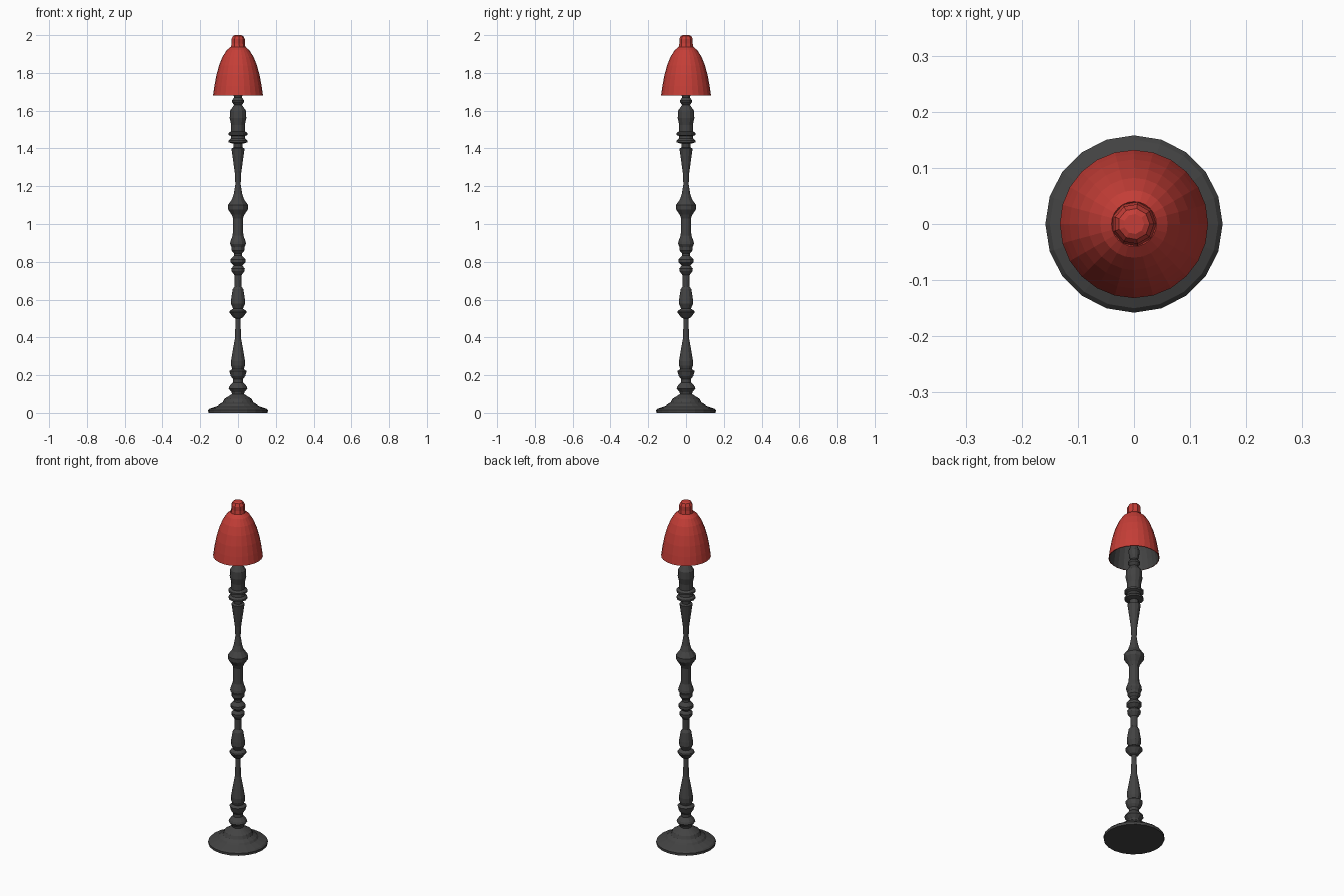
import bpy, bmesh, math


def material(name, rgb):
    m = bpy.data.materials.new(name)
    m.diffuse_color = (*rgb, 1)
    return m


iron = material("dark grey iron", (0.056, 0.056, 0.056))
red = material("red shade", (0.56, 0.048, 0.038))


def lathe(name, profile, sides, mats, close_bottom=True, close_top=True):
    """Revolve (radius, height) pairs around the z axis."""
    bm = bmesh.new()
    rings = []
    for r, z in profile:
        rings.append([bm.verts.new((r * math.cos(2 * math.pi * i / sides),
                                    r * math.sin(2 * math.pi * i / sides), z))
                      for i in range(sides)])
    for a, b in zip(rings, rings[1:]):
        for i in range(sides):
            j = (i + 1) % sides
            bm.faces.new((a[i], a[j], b[j], b[i]))
    if close_bottom:
        bm.faces.new(rings[0][::-1])
    if close_top:
        bm.faces.new(rings[-1])
    me = bpy.data.meshes.new(name)
    bm.to_mesh(me)
    bm.free()
    for m in mats:
        me.materials.append(m)
    ob = bpy.data.objects.new(name, me)
    bpy.context.collection.objects.link(ob)
    return ob


# Stepped round foot
lathe("base", [(0.157, 0), (0.158, 0.014), (0.150, 0.022), (0.108, 0.036),
               (0.100, 0.046), (0.080, 0.058), (0.072, 0.075), (0.045, 0.092),
               (0.032, 0.100)], 20, [iron])

# Turned column, lower section
lathe("lower_column", [
    (0.030, 0.095), (0.034, 0.11), (0.050, 0.13), (0.045, 0.142), (0.027, 0.162),
    (0.027, 0.18), (0.038, 0.195), (0.046, 0.222), (0.030, 0.232), (0.036, 0.25),
    (0.037, 0.275), (0.028, 0.33), (0.016, 0.395), (0.013, 0.50), (0.025, 0.505),
    (0.046, 0.533), (0.044, 0.54), (0.026, 0.552), (0.038, 0.58), (0.036, 0.605),
    (0.028, 0.655), (0.018, 0.67), (0.019, 0.735)], 12, [iron])

# Turned column, middle section
lathe("middle_column", [
    (0.019, 0.73), (0.034, 0.75), (0.036, 0.765), (0.022, 0.78), (0.040, 0.797),
    (0.040, 0.812), (0.022, 0.832), (0.022, 0.845), (0.034, 0.86), (0.034, 0.878),
    (0.042, 0.895), (0.040, 0.908), (0.028, 0.94), (0.026, 1.03), (0.034, 1.05),
    (0.053, 1.078), (0.054, 1.10), (0.032, 1.13), (0.022, 1.16),
    (0.014, 1.21), (0.017, 1.27), (0.032, 1.38), (0.035, 1.40), (0.022, 1.405)],
    12, [iron])

# Collars and vase under the shade, with the lamp holder inside it
lathe("upper_column", [
    (0.022, 1.40), (0.024, 1.425), (0.050, 1.432), (0.050, 1.442), (0.038, 1.452),
    (0.036, 1.465), (0.051, 1.472), (0.051, 1.482), (0.036, 1.490), (0.036, 1.525),
    (0.044, 1.56), (0.042, 1.60), (0.028, 1.62), (0.020, 1.63), (0.032, 1.645),
    (0.032, 1.655), (0.020, 1.67), (0.026, 1.69), (0.030, 1.72), (0.018, 1.75),
    (0.010, 1.78), (0.008, 1.94)], 12, [iron])

# Bell-shaped shade: red outside, grey lining
shade = lathe("shade", [
    (0.132, 1.68), (0.125, 1.73), (0.115, 1.785), (0.100, 1.84), (0.082, 1.885),
    (0.060, 1.92), (0.040, 1.937)], 24, [red, iron], False, False)
sol = shade.modifiers.new("thickness", 'SOLIDIFY')
sol.thickness = 0.004
sol.offset = -1
sol.material_offset = 1

# Small cap on top of the shade
lathe("shade_cap", [(0.040, 1.935), (0.036, 1.955), (0.036, 1.98), (0.028, 1.995),
                    (0.018, 2.0)], 9, [red])
